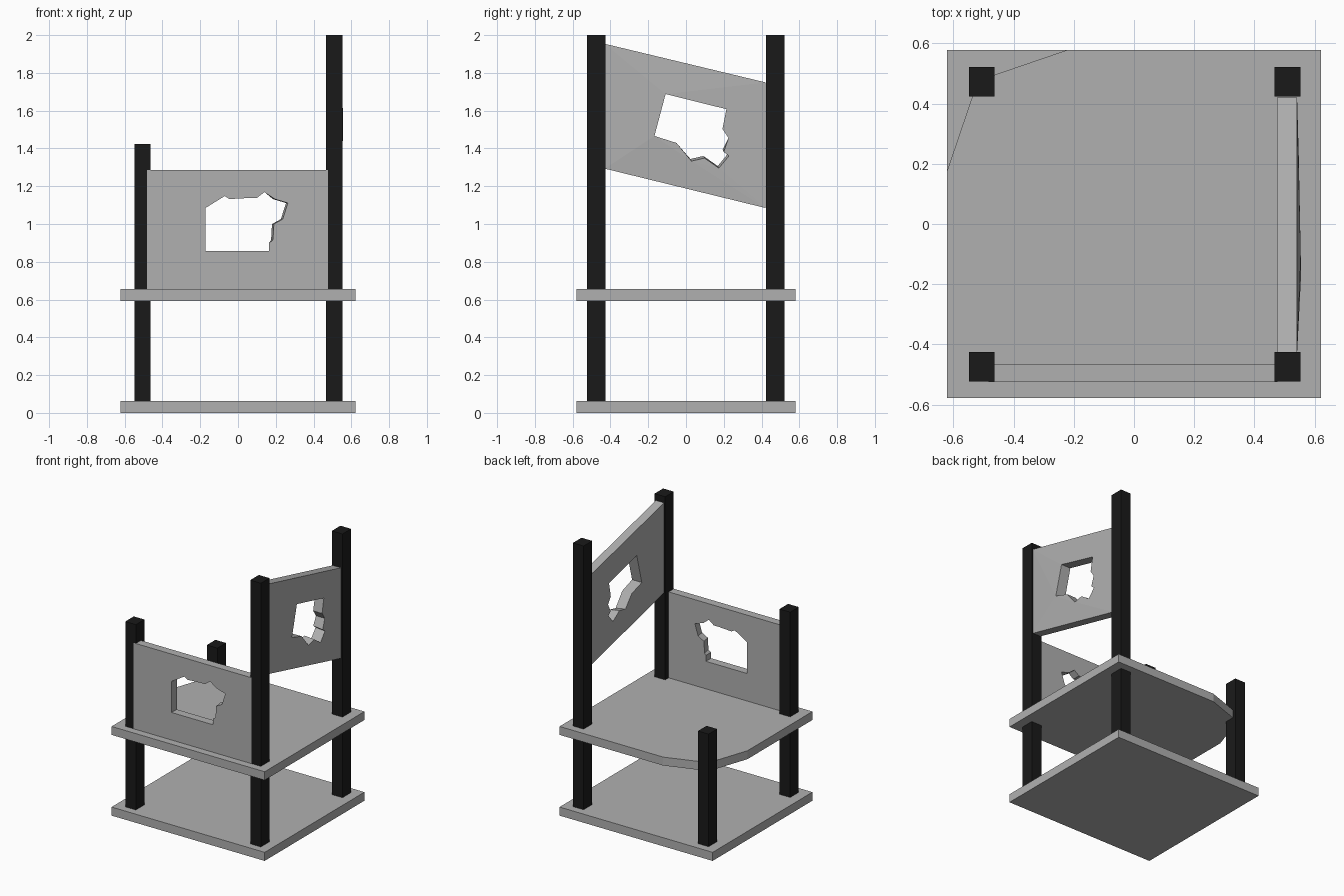
import bpy, bmesh

if "Cube" in bpy.data.objects:
    bpy.data.objects.remove(bpy.data.objects["Cube"])


def material(name, value):
    mat = bpy.data.materials.new(name)
    mat.diffuse_color = (value, value, value, 1)
    mat.use_nodes = True
    mat.node_tree.nodes["Principled BSDF"].inputs["Base Color"].default_value = mat.diffuse_color
    return mat


dark = material("dark_wood", 0.01)
grey = material("grey_wood", 0.435)


def finish(name, bm, mat):
    bmesh.ops.recalc_face_normals(bm, faces=bm.faces[:])
    mesh = bpy.data.meshes.new(name)
    bm.to_mesh(mesh)
    bm.free()
    obj = bpy.data.objects.new(name, mesh)
    bpy.context.collection.objects.link(obj)
    mesh.materials.append(mat)
    return obj


def prism(name, outline, z0, z1, mat=grey):
    """Extrude a flat xy outline from z0 to z1."""
    bm = bmesh.new()
    face = bm.faces.new([bm.verts.new((x, y, z0)) for x, y in outline])
    ext = bmesh.ops.extrude_face_region(bm, geom=[face])["geom"]
    bmesh.ops.translate(bm, vec=(0, 0, z1 - z0),
                        verts=[g for g in ext if isinstance(g, bmesh.types.BMVert)])
    return finish(name, bm, mat)


def rect(cx, cy, hx, hy):
    return [(cx - hx, cy - hy), (cx + hx, cy - hy), (cx + hx, cy + hy), (cx - hx, cy + hy)]


def holed_panel(name, sides):
    """Panel from two (outer loop, hole loop) pairs of 3D points."""
    bm = bmesh.new()
    rings = []
    for side in sides:
        loops, edges = [], []
        for pts in side:
            vs = [bm.verts.new(p) for p in pts]
            edges += [bm.edges.new((a, b)) for a, b in zip(vs, vs[1:] + vs[:1])]
            loops.append(vs)
        bmesh.ops.triangle_fill(bm, use_beauty=True, edges=edges)
        rings.append(loops)
    for a, b in zip(*rings):
        for i in range(len(a)):
            bm.faces.new((a[i - 1], a[i], b[i], b[i - 1]))
    return finish(name, bm, grey)


# Base board and shelf with a broken back left corner
prism("base_board", rect(0, 0, 0.622, 0.579), 0, 0.063)
prism("shelf", [(-0.622, -0.579), (0.622, -0.579), (0.622, 0.579), (-0.22, 0.579),
                (-0.48, 0.49), (-0.535, 0.43), (-0.622, 0.174)], 0.593, 0.655)

# Four posts of different heights
for name, sx, sy, top in [("front_left_post", -1, -1, 1.424), ("front_right_post", 1, -1, 2.0),
                          ("back_left_post", -1, 1, 0.89), ("back_right_post", 1, 1, 2.0)]:
    prism(name, rect(sx * 0.508 + 0.002, sy * 0.4735 - 0.001, 0.043, 0.0495), 0.05, top, dark)

# Front panel with a ragged hole, slightly narrower at the back
outer = [(-0.483, 0.65), (0.477, 0.65), (0.477, 1.286), (-0.483, 1.286)]
hole = [(-0.172, 0.857), (-0.172, 1.085), (-0.07, 1.148), (-0.045, 1.132), (0.06, 1.138),
        (0.1, 1.138), (0.14, 1.169), (0.195, 1.132), (0.264, 1.111), (0.237, 1.026),
        (0.19, 1.0), (0.185, 0.915), (0.164, 0.9), (0.164, 0.857)]
holed_panel("front_panel", [
    ([(x, -0.525, z) for x, z in outer], [(x, -0.525, z) for x, z in hole]),
    ([(x, -0.465, z) for x, z in outer],
     [(x - (0.01 if x > 0.165 else 0), -0.465, z) for x, z in hole])])

# Tilted side panel, its outer face bulging a little round the hole
outer = [(-0.43, 1.293), (0.42, 1.085), (0.42, 1.75), (-0.43, 1.954)]
hole = [(-0.108, 1.688), (0.214, 1.608), (0.193, 1.503), (0.225, 1.455), (0.2, 1.381),
        (0.227, 1.36), (0.174, 1.296), (0.098, 1.349), (0.029, 1.333), (-0.05, 1.429),
        (-0.167, 1.466)]
holed_panel("side_panel", [
    ([(0.542, y, z) for y, z in outer],
     [(0.552 - 0.02 * y, y, z) for y, z in hole]),
    ([(0.476, y, z) for y, z in outer],
     [(0.476, y - (0.006 if z < 1.4 else 0), z + (0.011 if z < 1.4 else 0))
      for y, z in hole])])
